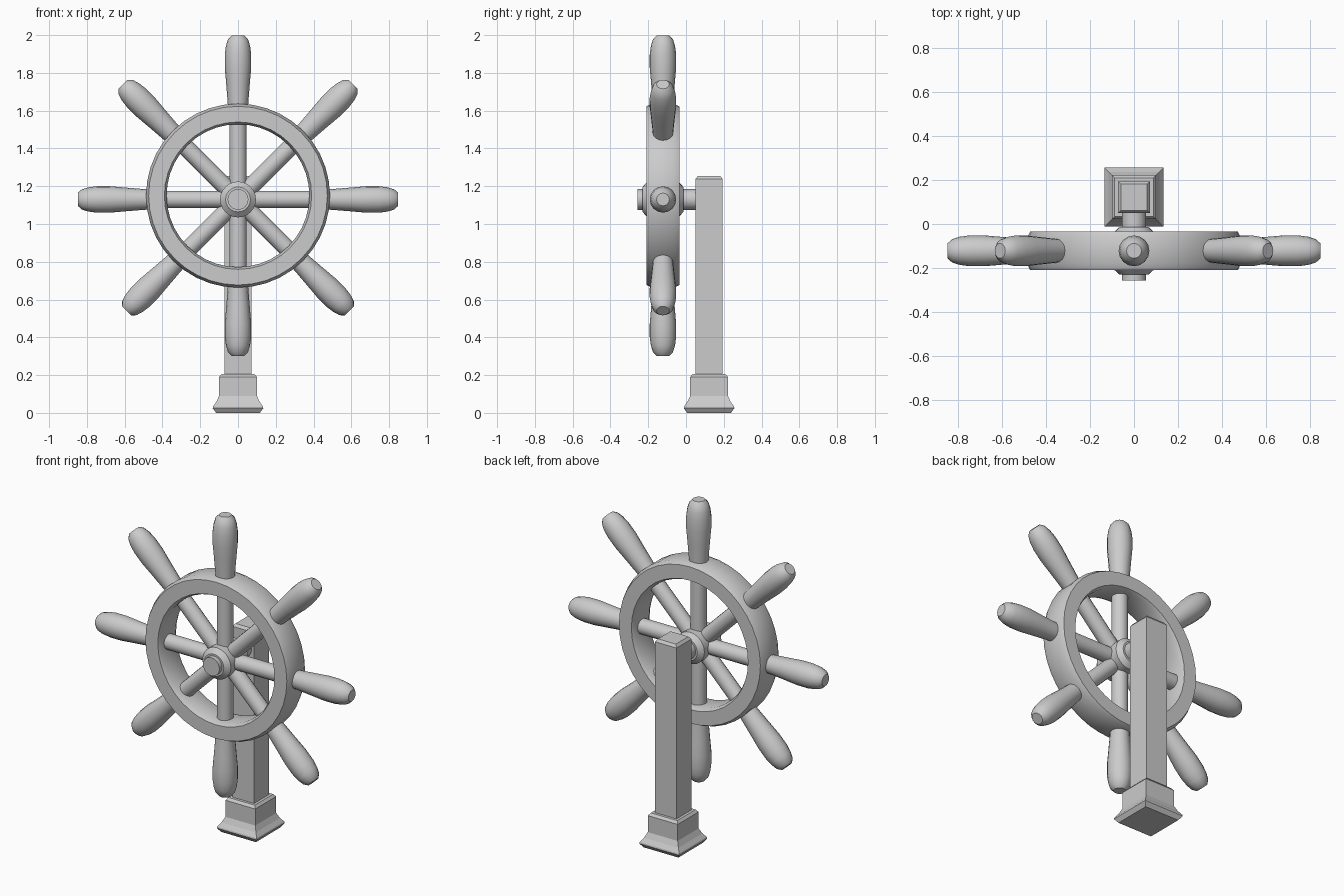
import bpy, bmesh, math
from mathutils import Matrix

if "Cube" in bpy.data.objects:
    bpy.data.objects.remove(bpy.data.objects["Cube"])

HUB_Z, RIM_Z, WHEEL_Y, POST_Y = 1.13, 1.15, -0.122, 0.122


def lathe(name, profile, sides, matrix, ring=False, phase=0.0, smooth=True):
    """Spin a (radius, height) profile about local z; ring=True closes the profile."""
    bm = bmesh.new()
    loops = []
    for r, h in profile:
        loops.append([bm.verts.new((r * math.cos(phase + math.tau * i / sides),
                                    r * math.sin(phase + math.tau * i / sides), h))
                      for i in range(sides)])
    pairs = list(zip(loops, loops[1:]))
    if ring:
        pairs.append((loops[-1], loops[0]))
    else:
        bm.faces.new(loops[0][::-1])
        bm.faces.new(loops[-1])
    for a, b in pairs:
        for i in range(sides):
            j = (i + 1) % sides
            bm.faces.new((a[i], a[j], b[j], b[i]))
    bm.transform(matrix)
    bmesh.ops.recalc_face_normals(bm, faces=bm.faces)
    mesh = bpy.data.meshes.new(name)
    bm.to_mesh(mesh)
    bm.free()
    if smooth:
        mesh.shade_smooth()
        mesh.set_sharp_from_angle(angle=math.radians(30))
    obj = bpy.data.objects.new(name, mesh)
    bpy.context.collection.objects.link(obj)
    return obj


def square(name, profile):
    """Stack square sections given as (half width, height)."""
    return lathe(name, [(w * math.sqrt(2), z) for w, z in profile], 4,
                 Matrix.Translation((0, POST_Y, 0)), phase=math.pi / 4, smooth=False)


# Post with chamfered top, and flared foot
square("post", [(0.072, 0.15), (0.072, 1.238), (0.06, 1.254)])
square("post_foot", [(0.116, 0), (0.134, 0.025), (0.132, 0.034), (0.115, 0.058),
                     (0.10, 0.09), (0.10, 0.19), (0.088, 0.205)])

# Local z points to -y (forward) for the wheel's turned parts
forward = Matrix.Rotation(math.pi / 2, 4, 'X')

# Rim: chamfered rectangular ring
lathe("wheel_rim", [(0.39, -0.087), (0.473, -0.087), (0.487, -0.058), (0.487, 0.058),
                    (0.473, 0.087), (0.39, 0.087), (0.378, 0.062), (0.378, -0.062)],
      40, Matrix.Translation((0, WHEEL_Y, RIM_Z)) @ forward, ring=True)

# Hub and axle running back into the post
hub_at = Matrix.Translation((0, WHEEL_Y, HUB_Z)) @ forward
lathe("hub", [(0.066, -0.108), (0.095, -0.082), (0.095, 0.082), (0.066, 0.108)], 24, hub_at)
lathe("axle", [(0.055, -0.20), (0.055, 0.134)], 24, hub_at)

# Eight spokes, each with a turned handle beyond the rim
for k in range(8):
    a = k * math.pi / 4
    tip = 0.848 + 0.02 * math.sin(a)
    radial = Matrix.Translation((0, WHEEL_Y, HUB_Z)) @ Matrix.Rotation(math.pi / 2 - a, 4, 'Y')
    lathe(f"spoke_{k + 1}", [(0.046, 0.03), (0.046, tip - 0.40)], 16, radial)
    lathe(f"handle_{k + 1}", [(0.052, tip - 0.40), (0.055, tip - 0.35), (0.063, tip - 0.25),
                              (0.070, tip - 0.17), (0.070, tip - 0.10), (0.064, tip - 0.055),
                              (0.053, tip - 0.02), (0.034, tip)], 16, radial)
